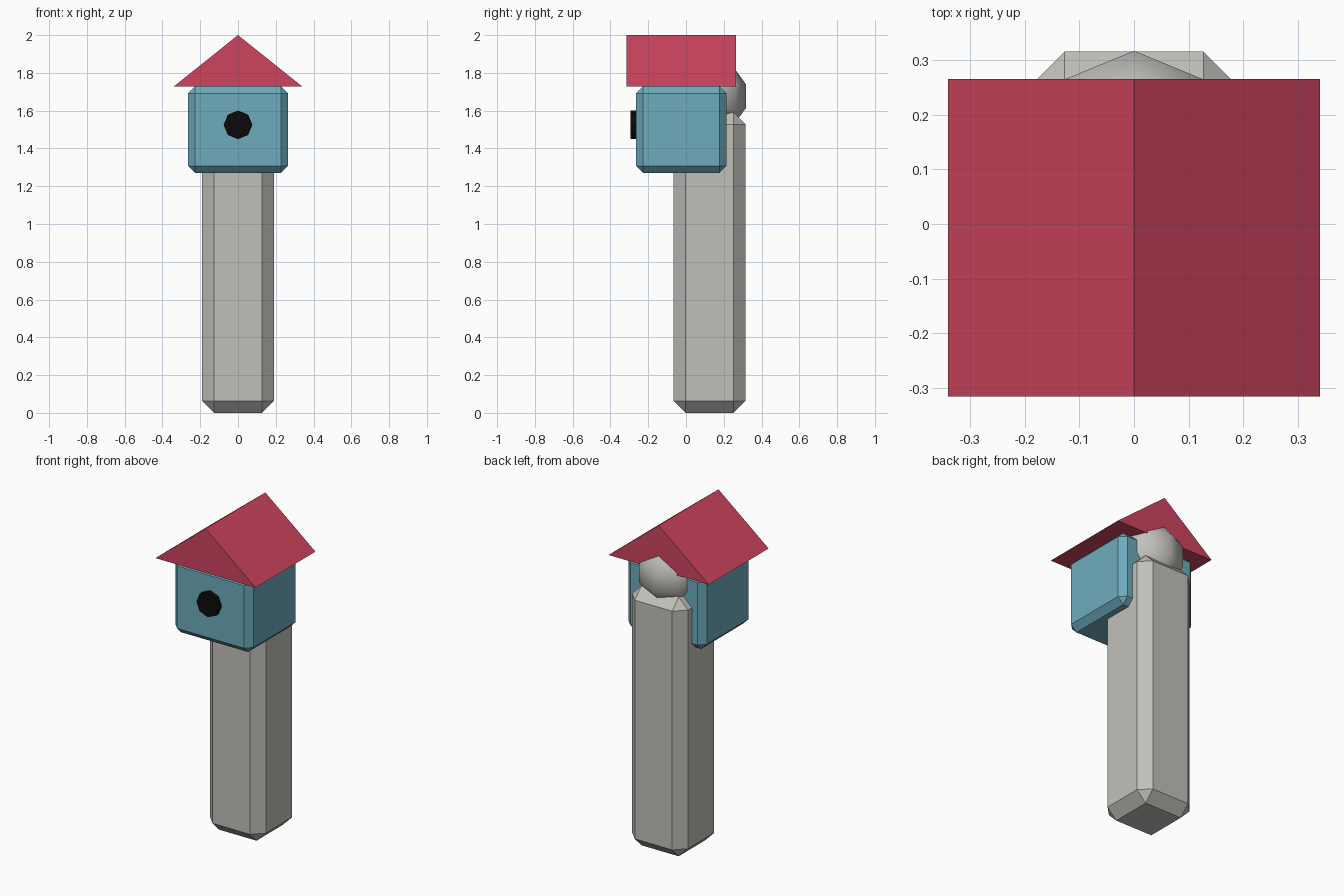
import bpy, bmesh, math
from mathutils import Vector

cube = bpy.data.objects.get("Cube")
if cube:
    bpy.data.objects.remove(cube, do_unlink=True)


def material(name, srgb):
    color = [(c / 255 / 12.92) if c < 11 else ((c / 255 + 0.055) / 1.055) ** 2.4 for c in srgb] + [1]
    mat = bpy.data.materials.new(name)
    mat.use_nodes = True
    mat.diffuse_color = color
    mat.node_tree.nodes["Principled BSDF"].inputs["Base Color"].default_value = color
    return mat


stone = material("warm grey", (194, 192, 186))
blue = material("dusty blue", (109, 171, 188))
red = material("raspberry red", (204, 68, 94))
black = material("black", (10, 10, 10))


def add_mesh(name, bm, mat):
    bmesh.ops.recalc_face_normals(bm, faces=bm.faces[:])
    mesh = bpy.data.meshes.new(name)
    bm.to_mesh(mesh)
    bm.free()
    mesh.materials.append(mat)
    obj = bpy.data.objects.new(name, mesh)
    bpy.context.collection.objects.link(obj)
    return obj


def chamfered_box(name, low, high, chamfer, mat):
    low, high = Vector(low), Vector(high)
    bm = bmesh.new()
    bmesh.ops.create_cube(bm, size=1)
    bmesh.ops.scale(bm, vec=high - low, verts=bm.verts[:])
    bmesh.ops.translate(bm, vec=(low + high) / 2, verts=bm.verts[:])
    obj = add_mesh(name, bm, mat)
    mod = obj.modifiers.new("chamfer", "BEVEL")
    mod.width = chamfer
    mod.segments = 1
    return obj


# Post and house body
chamfered_box("post", (-0.19, -0.065, 0), (0.19, 0.315, 1.59), 0.063, stone)
chamfered_box("house_body", (-0.265, -0.265, 1.27), (0.265, 0.215, 1.73), 0.038, blue)

# Rounded cap on the post, partly inside the house
bm = bmesh.new()
bmesh.ops.create_uvsphere(bm, u_segments=8, v_segments=5, radius=0.206)
bmesh.ops.translate(bm, vec=(0, 0.121, 1.677), verts=bm.verts[:])
for face in bm.faces:
    face.smooth = True
add_mesh("post_cap", bm, stone)

# Gabled roof: triangle profile pushed front to back
bm = bmesh.new()
gable = bm.faces.new([bm.verts.new((x, -0.315, z)) for x, z in ((-0.34, 1.728), (0.34, 1.728), (0, 2))])
back = bmesh.ops.extrude_face_region(bm, geom=[gable], use_keep_orig=True)["geom"]
bmesh.ops.translate(bm, vec=(0, 0.58, 0), verts=[v for v in back if isinstance(v, bmesh.types.BMVert)])
add_mesh("roof", bm, red)

# Entrance disc
bm = bmesh.new()
bmesh.ops.create_cone(bm, cap_ends=True, segments=8, radius1=0.076, radius2=0.076, depth=0.05)
hole = add_mesh("entrance_hole", bm, black)
hole.rotation_euler.x = math.pi / 2
hole.location = (0, -0.27, 1.525)
